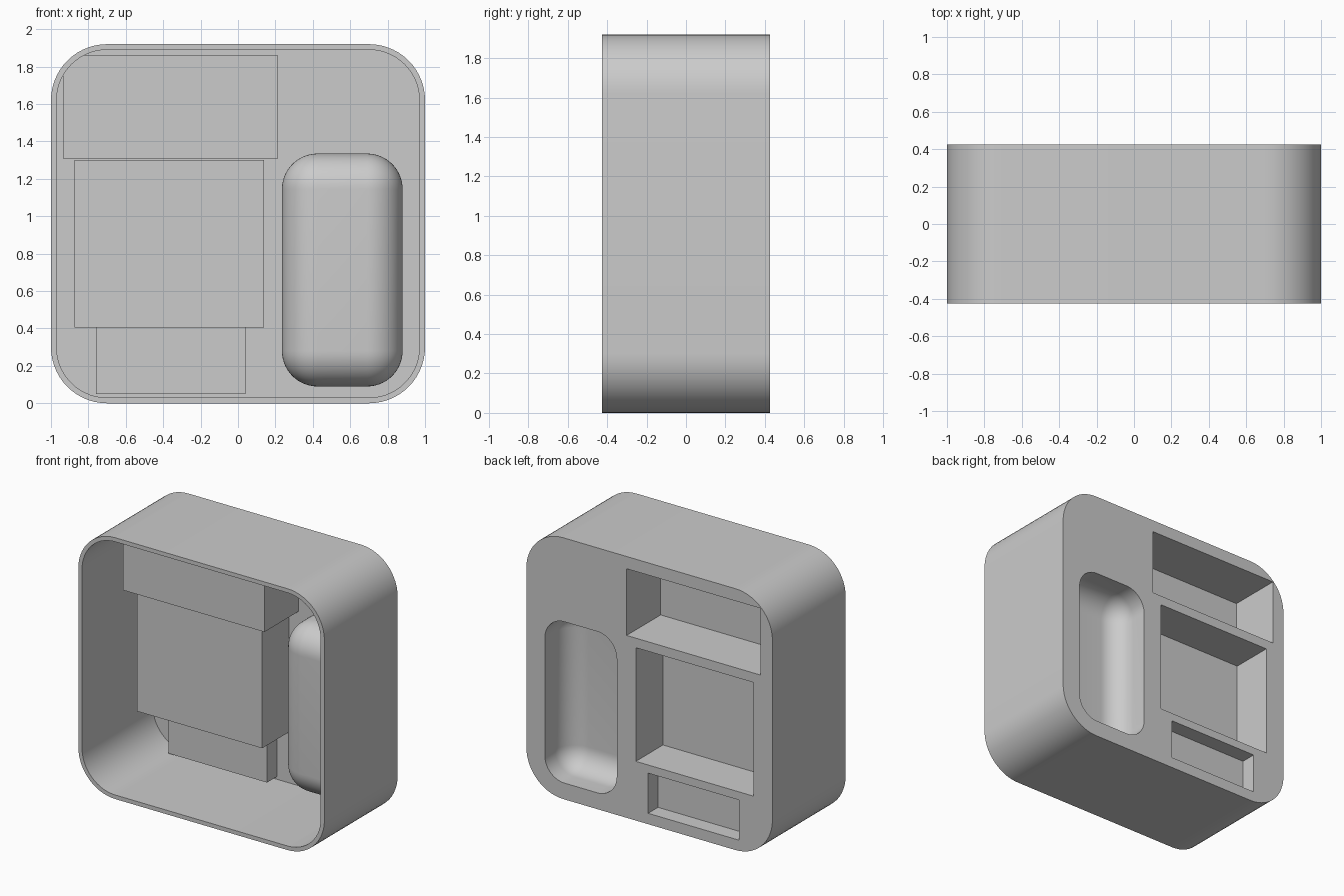
import bpy
import bmesh

old = bpy.data.objects.get("Cube")
if old:
    bpy.data.objects.remove(old, do_unlink=True)

HEIGHT, BACK, WALL, CORNER = 1.92, 0.425, 0.03, 0.3

grey = bpy.data.materials.new("plain grey")
grey.use_nodes = True
colour = (0.6, 0.6, 0.6, 1)
grey.diffuse_color = colour
grey.node_tree.nodes["Principled BSDF"].inputs["Base Color"].default_value = colour


def block(name, x, y, z, radius=0, upright_only=False):
    """Box between the given ranges; rounds all edges, or only those along y."""
    bm = bmesh.new()
    bmesh.ops.create_cube(bm, size=1)
    for v in bm.verts:
        for axis, (low, high) in enumerate((x, y, z)):
            v.co[axis] = high if v.co[axis] > 0 else low
    if radius:
        edges = [e for e in bm.edges if not upright_only
                 or abs(e.verts[0].co.y - e.verts[1].co.y) > 0.01]
        bmesh.ops.bevel(bm, geom=edges, offset=radius, offset_type='OFFSET',
                        segments=14, profile=0.5, affect='EDGES')
    mesh = bpy.data.meshes.new(name)
    bm.to_mesh(mesh)
    bm.free()
    mesh.materials.append(grey)
    obj = bpy.data.objects.new(name, mesh)
    bpy.context.collection.objects.link(obj)
    return obj


def cut(target, cutter):
    """Subtract the cutter from the target, then discard the cutter."""
    cutter.hide_render = True
    mod = target.modifiers.new("cut", 'BOOLEAN')
    mod.operation = 'DIFFERENCE'
    mod.solver = 'EXACT'
    mod.object = cutter
    bpy.context.view_layer.objects.active = target
    bpy.ops.object.modifier_apply(modifier=mod.name)
    bpy.data.objects.remove(cutter, do_unlink=True)


def inset(span, amount=WALL):
    return span[0] + amount, span[1] - amount


# Rounded case and the hollow that opens to the front
case = block("case", (-1, 1), (-BACK, BACK), (0, HEIGHT), CORNER, True)
hollow = block("hollow", inset((-1, 1)), (-0.6, BACK - WALL),
               inset((0, HEIGHT)), CORNER - WALL, True)

# Outer x range, front face y, outer z range, edge radius, overlap above
pockets = {
    "top_pocket": ((-0.935, 0.215), 0.0, (1.31, 1.86), 0, 0),
    "middle_pocket": ((-0.875, 0.14), 0.08, (0.405, 1.3), 0, 0),
    "bottom_pocket": ((-0.76, 0.04), 0.28, (0.05, 0.405), 0, 0.02),
    "rounded_pocket": ((0.235, 0.88), 0.117, (0.09, 1.335), 0.19, 0),
}

# Leave the pocket shells standing in the hollow, then open it
for name, (x, y, z, radius, overlap) in pockets.items():
    cut(hollow, block(name, x, (y, 0.8), (z[0], z[1] + overlap), radius))
cut(case, hollow)

# Scoop each pocket out from the back
for name, (x, y, z, radius, overlap) in pockets.items():
    cut(case, block(name, inset(x), (y + WALL, 0.8), inset(z),
                    radius and radius - WALL))

# Smooth the fillets, keep the box edges sharp
bpy.ops.object.select_all(action='DESELECT')
case.select_set(True)
bpy.context.view_layer.objects.active = case
bpy.ops.object.shade_smooth_by_angle(angle=0.52)
